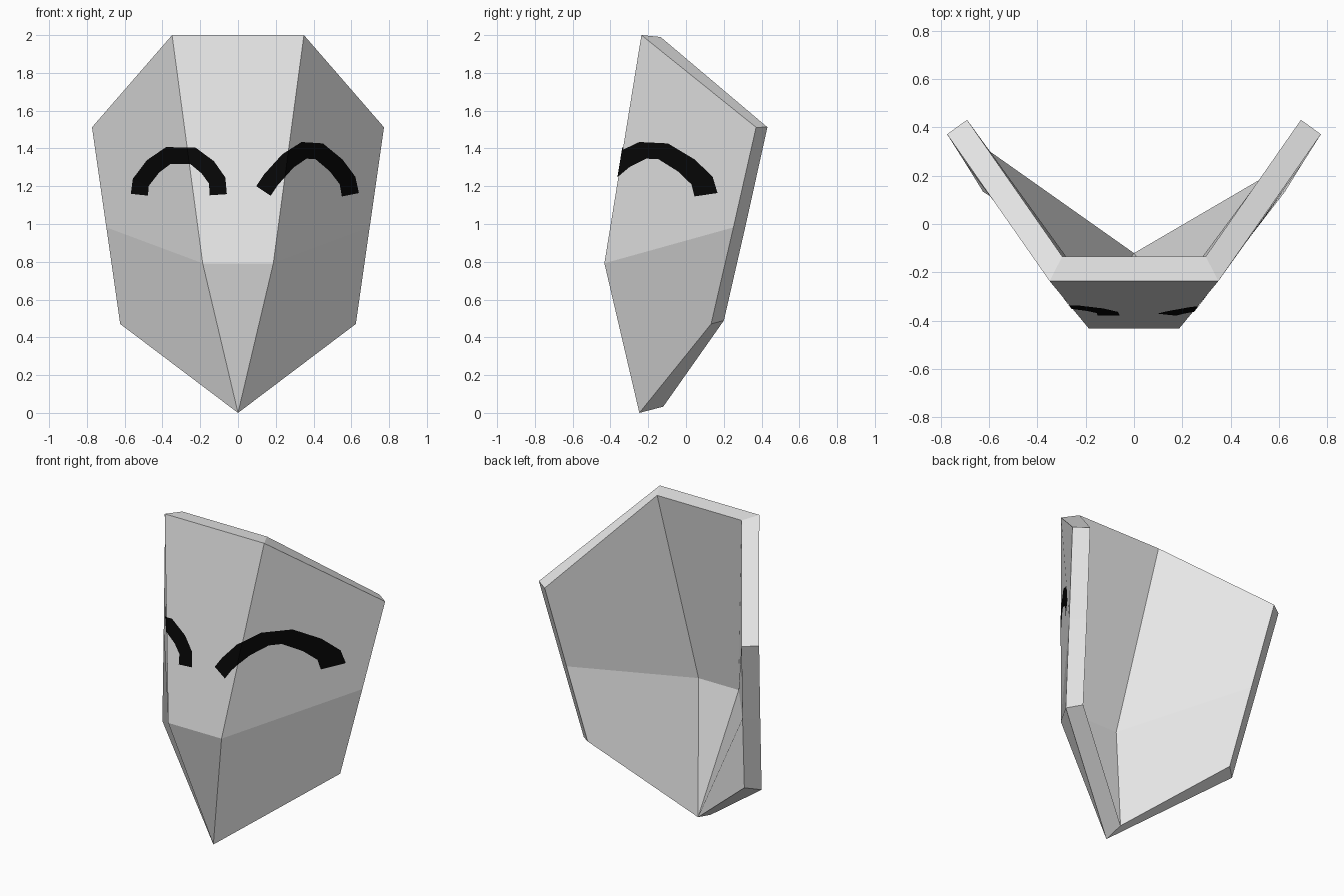
import bpy
import bmesh
from mathutils import Vector
from mathutils.bvhtree import BVHTree

cube = bpy.data.objects.get("Cube")
if cube:
    bpy.data.objects.remove(cube, do_unlink=True)


def material(name, rgb):
    mat = bpy.data.materials.new(name)
    mat.use_nodes = True
    color = (*rgb, 1.0)
    mat.diffuse_color = color
    mat.node_tree.nodes["Principled BSDF"].inputs["Base Color"].default_value = color
    return mat


def add_object(name, bm, mat):
    mesh = bpy.data.meshes.new(name)
    bm.to_mesh(mesh)
    obj = bpy.data.objects.new(name, mesh)
    bpy.context.collection.objects.link(obj)
    mesh.materials.append(mat)
    return obj


shell_white = material("shell white", (0.8, 0.8, 0.8))
eye_black = material("eye black", (0.002, 0.002, 0.002))

# Faceted front of the mask: half profile points, mirrored across x
HALF = {
    "top": (0.349, -0.236, 2.0),
    "temple": (0.773, 0.371, 1.512),
    "cheek": (0.697, 0.251, 0.982),
    "jaw": (0.624, 0.133, 0.471),
    "nose": (0.187, -0.432, 0.792),
}
bm = bmesh.new()
chin = bm.verts.new((0, -0.247, 0))
sides = {s: {k: bm.verts.new((s * x, y, z)) for k, (x, y, z) in HALF.items()}
         for s in (-1, 1)}
r, l = sides[-1], sides[1]
bm.faces.new((r["top"], r["nose"], l["nose"], l["top"]))
bm.faces.new((r["nose"], chin, l["nose"]))
for s, v in sides.items():
    for loop in (("temple", "cheek", "nose", "top"), ("cheek", "jaw", "chin", "nose")):
        corners = [v.get(k, chin) for k in loop]
        bm.faces.new(corners if s < 0 else corners[::-1])
bm.normal_update()
surface = BVHTree.FromBMesh(bm)
shell = add_object("mask_shell", bm, shell_white)
bm.free()

# Even wall thickness towards the back
wall = shell.modifiers.new("wall", 'SOLIDIFY')
wall.thickness = 0.102
wall.offset = -1
wall.use_even_offset = True
wall.use_quality_normals = True


def painted_arc(name, path, side, width=0.092):
    """Thin arched stripe laid on the front of the mask."""
    pts = [Vector((x, 0, z)) for x, z in path]
    bm = bmesh.new()
    rows = []
    for i, p in enumerate(pts):
        along = (pts[min(i + 1, len(pts) - 1)] - pts[max(i - 1, 0)]).normalized()
        across = Vector((-along.z, 0, along.x)) * width / 2
        rows.append([bm.verts.new(p + across * t) for t in (1, 0, -1)])
    for a, b in zip(rows, rows[1:]):
        for j in range(2):
            bm.faces.new((a[j], a[j + 1], b[j + 1], b[j]))
    # Split along the mask's forehead crease so the stripe folds with it
    top, nose = (Vector((side * HALF[k][0], 0, HALF[k][2])) for k in ("top", "nose"))
    bmesh.ops.bisect_plane(bm, geom=bm.verts[:] + bm.edges[:] + bm.faces[:],
                           plane_co=nose, plane_no=(top - nose).cross(Vector((0, 1, 0))))
    for v in bm.verts:
        hit = surface.ray_cast(Vector((v.co.x, -2, v.co.z)), Vector((0, 1, 0)))[0]
        v.co.y = hit.y - 0.005
    bm.normal_update()
    flipped = [f for f in bm.faces if f.normal.y > 0]
    bmesh.ops.reverse_faces(bm, faces=flipped)
    obj = add_object(name, bm, eye_black)
    bm.free()
    return obj


# Closed, smiling eyes, slightly uneven
painted_arc("right_eye", [(-0.522, 1.155), (-0.515, 1.22), (-0.45, 1.305), (-0.37, 1.362),
                          (-0.24, 1.362), (-0.16, 1.3), (-0.11, 1.23), (-0.105, 1.155)], -1)
painted_arc("left_eye", [(0.135, 1.175), (0.175, 1.235), (0.265, 1.335), (0.35, 1.39),
                         (0.43, 1.385), (0.52, 1.31), (0.58, 1.23), (0.595, 1.155)], 1)
